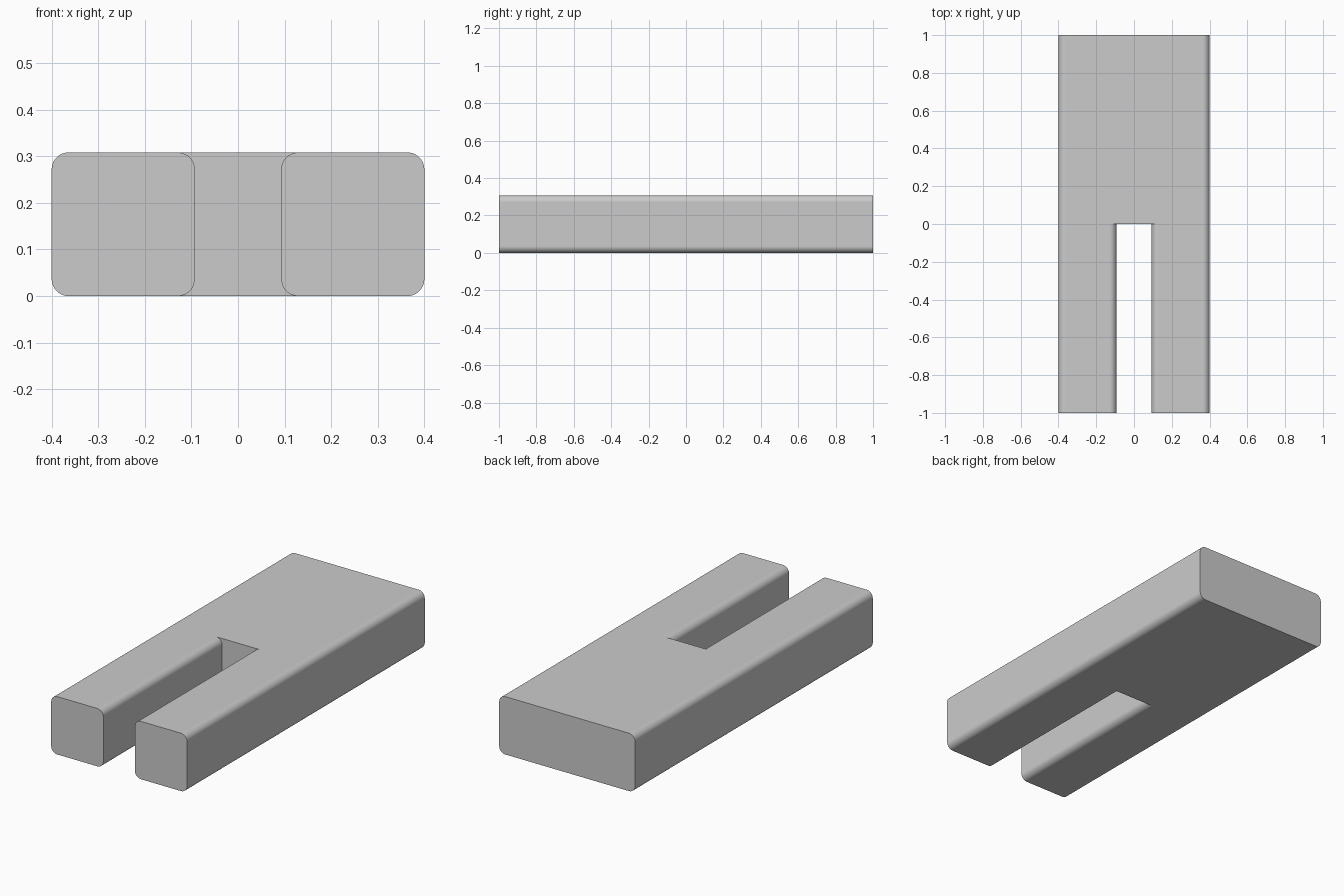
import bpy, bmesh
from math import sin, cos, pi, radians

if "Cube" in bpy.data.objects:
    bpy.data.objects.remove(bpy.data.objects["Cube"])

W, H, SLOT, R, SEG = 0.4, 0.308, 0.093, 0.036, 10
Y_FRONT, Y_SLOT, Y_BACK = -1.0, 0.0, 1.0


def side_arcs(x, direction):
    """Rounded edge profile, bottom to top, bulging toward +x or -x."""
    pts = []
    for zc, start in ((R, -pi / 2), (H - R, 0)):
        for i in range(SEG + 1):
            a = start + i * pi / 2 / SEG
            pts.append((x + direction * R * (cos(a) - 1), zc + R * sin(a)))
    return pts


outer_l, inner_l = side_arcs(-W, -1), side_arcs(-SLOT, 1)
inner_r, outer_r = side_arcs(SLOT, -1), side_arcs(W, 1)
left_profile = inner_l + outer_l[::-1]
right_profile = outer_r + inner_r[::-1]
# The body outline also carries the prong tangent points so the parts weld cleanly
body_profile = (outer_r + [inner_r[-1], inner_l[-1]] + outer_l[::-1]
                + [inner_l[0], inner_r[0]])

bm = bmesh.new()


def cap(profile, y):
    bm.faces.new([bm.verts.new((x, y, z)) for x, z in profile])


def sweep(profile, y0, y1):
    a = [bm.verts.new((x, y0, z)) for x, z in profile]
    b = [bm.verts.new((x, y1, z)) for x, z in profile]
    for i in range(len(profile)):
        j = (i + 1) % len(profile)
        bm.faces.new((a[i], a[j], b[j], b[i]))


# Two prongs
for prof in (left_profile, right_profile):
    sweep(prof, Y_FRONT, Y_SLOT)
    cap(prof, Y_FRONT)

# Solid rear half, and the wall at the end of the slot
sweep(body_profile, Y_SLOT, Y_BACK)
cap(body_profile, Y_BACK)
cap(inner_l + inner_r[::-1], Y_SLOT)

bmesh.ops.remove_doubles(bm, verts=bm.verts, dist=1e-5)
bmesh.ops.recalc_face_normals(bm, faces=bm.faces)
mesh = bpy.data.meshes.new("forked_block")
bm.to_mesh(mesh)
bm.free()

block = bpy.data.objects.new("forked_block", mesh)
bpy.context.collection.objects.link(block)
bpy.context.view_layer.objects.active = block
block.select_set(True)
bpy.ops.object.shade_smooth_by_angle(angle=radians(30))

# Keep the large flat sides evenly shaded
wn = block.modifiers.new("flat_sides", 'WEIGHTED_NORMAL')
wn.keep_sharp = True
